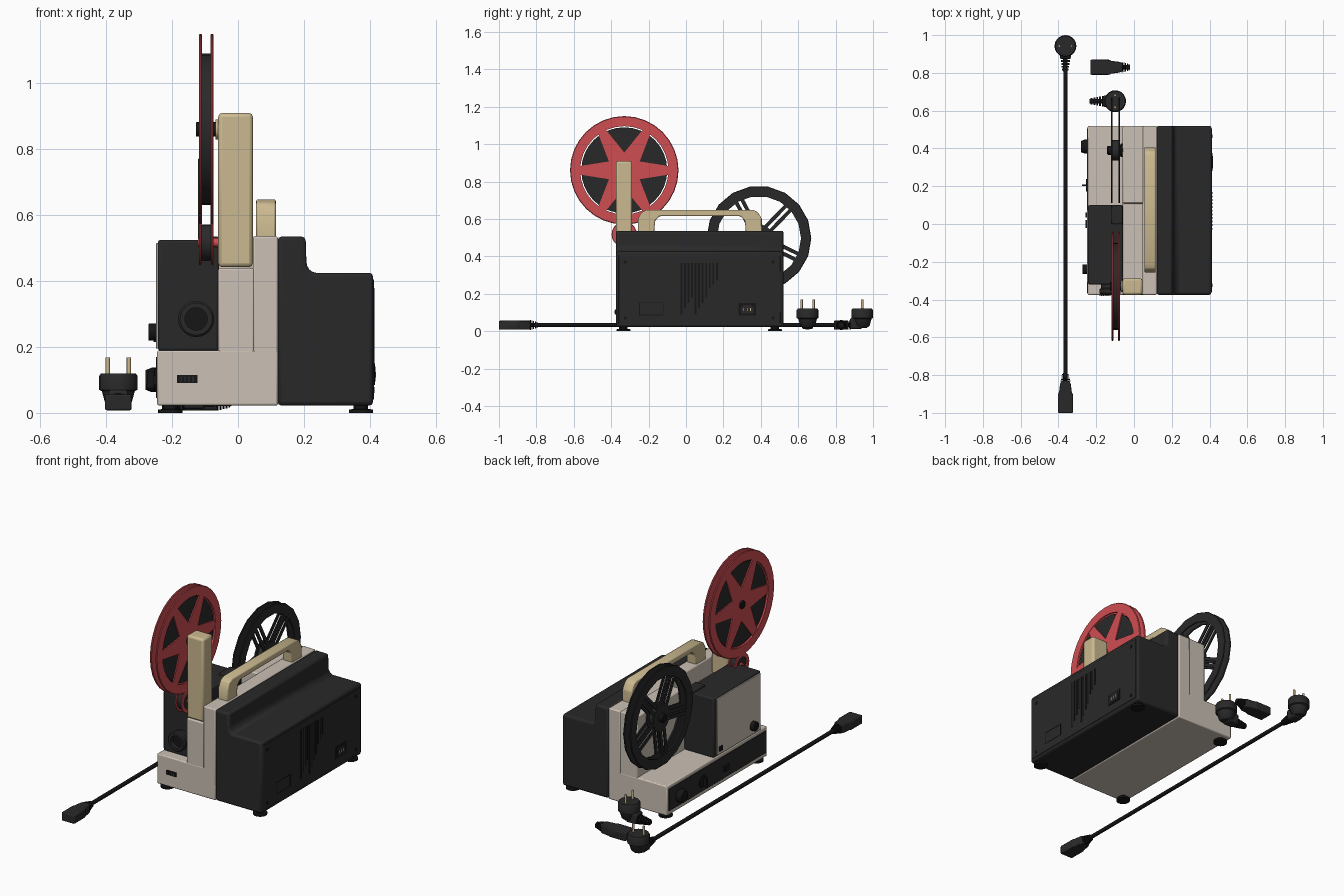
import bpy, bmesh, math
from math import sin, cos, pi
from mathutils import Vector

if "Cube" in bpy.data.objects:
    bpy.data.objects.remove(bpy.data.objects["Cube"])


def mat(name, rgb):
    m = bpy.data.materials.new(name)
    m.diffuse_color = (*rgb, 1)
    m.use_nodes = True
    m.node_tree.nodes["Principled BSDF"].inputs["Base Color"].default_value = m.diffuse_color
    return m


DARK = mat("charcoal plastic", (0.022, 0.022, 0.023))
BLACK = mat("black", (0.008, 0.008, 0.008))
BEIGE = mat("warm beige", (0.60, 0.53, 0.46))
TAN = mat("tan plastic", (0.60, 0.49, 0.28))
RED = mat("red plastic", (0.62, 0.075, 0.085))
BRASS = mat("brass pins", (0.60, 0.48, 0.26))


def place(axis, u, v, h):
    """(u, v) in the plane across the axis, h along it."""
    return {"x": (h, u, v), "y": (u, h, v), "z": (u, v, h)}[axis]


def finish(name, bm, m, bevel=0, loc=(0, 0, 0), rot=0, seg=2):
    bmesh.ops.recalc_face_normals(bm, faces=bm.faces)
    me = bpy.data.meshes.new(name)
    bm.to_mesh(me)
    bm.free()
    me.materials.append(m)
    ob = bpy.data.objects.new(name, me)
    bpy.context.collection.objects.link(ob)
    ob.location, ob.rotation_euler = loc, (0, 0, rot)
    if bevel:
        b = ob.modifiers.new("bevel", 'BEVEL')
        b.width, b.segments, b.limit_method = bevel, seg, 'ANGLE'
    return ob


def prism(name, pts, axis, a, b, m, **kw):
    """Extrude a flat profile along an axis from a to b."""
    bm = bmesh.new()
    f = bm.faces.new([bm.verts.new(place(axis, u, v, a)) for u, v in pts])
    r = bmesh.ops.extrude_face_region(bm, geom=[f])
    vs = [g for g in r["geom"] if isinstance(g, bmesh.types.BMVert)]
    bmesh.ops.translate(bm, verts=vs, vec=Vector(place(axis, 0, 0, b - a)))
    return finish(name, bm, m, **kw)


def box(name, x0, x1, y0, y1, z0, z1, m, **kw):
    return prism(name, [(x0, y0), (x1, y0), (x1, y1), (x0, y1)], "z", z0, z1, m, **kw)


def lathe(name, prof, axis, c, m, n=24, ring=False, **kw):
    """Spin (radius, height) points round an axis through c=(u, v)."""
    bm = bmesh.new()
    loops = [[bm.verts.new(place(axis, c[0] + r * cos(2 * pi * i / n), c[1] + r * sin(2 * pi * i / n), h))
              for i in range(n)] for r, h in prof]
    pairs = list(zip(loops, loops[1:] + loops[:1])) if ring else list(zip(loops, loops[1:]))
    for p, q in pairs:
        for i in range(n):
            j = (i + 1) % n
            bm.faces.new((p[i], p[j], q[j], q[i]))
    if not ring:
        bm.faces.new(loops[0])
        bm.faces.new(loops[-1])
    return finish(name, bm, m, **kw)


def cyl(name, r, a, b, axis, c, m, n=24, **kw):
    return lathe(name, [(r, a), (r, b)], axis, c, m, n, **kw)


def flange_ring(name, r0, r1, a, b, c, m, n):
    e = (b - a) * 0.35
    lathe(name, [(r0, a), (r1 - e, a), (r1, a + e), (r1, b - e), (r1 - e, b), (r0, b)], "x", c, m, n, ring=True)


# --- main casing ---
prism("lamp_housing", [(0.12, 0.022), (0.41, 0.022), (0.41, 0.425), (0.225, 0.425), (0.208, 0.445),
                       (0.205, 0.535), (0.12, 0.535)], "y", -0.375, 0.52, DARK, bevel=0.012)
box("base", -0.245, 0.121, -0.375, 0.52, 0.022, 0.19, BEIGE, bevel=0.006)
prism("middle_body", [(-0.374, 0.1), (0.519, 0.1), (0.519, 0.535), (0.11, 0.535), (0.11, 0.44), (-0.374, 0.44)],
      "x", -0.06, 0.05, BEIGE, bevel=0.006)
box("middle_body_ridge", 0.045, 0.121, -0.375, 0.52, 0.1, 0.536, BEIGE, bevel=0.006)
for x in (-0.205, 0.373):
    for y in (-0.335, 0.475):
        lathe("foot", [(0.037, 0), (0.037, 0.010), (0.022, 0.012), (0.022, 0.025)], "z", (x, y), BLACK)

# --- film gate box with its side cover and lens ---
box("gate_box", -0.243, -0.058, -0.32, 0.10, 0.188, 0.525, DARK, bevel=0.008)
box("gate_cover", -0.249, -0.24, -0.31, 0.075, 0.195, 0.515, BEIGE, bevel=0.002)
box("gate_top_block", -0.12, -0.06, 0.0, 0.1, 0.52, 0.535, DARK, bevel=0.004)
cyl("gate_knob", 0.026, -0.272, -0.245, "x", (-0.24, 0.245), BLACK, 20, bevel=0.003)
box("gate_latch", -0.256, -0.245, 0.035, 0.06, 0.215, 0.24, BLACK)
lathe("lens_barrel", [(0.034, -0.33), (0.034, -0.372), (0.049, -0.372), (0.055, -0.366), (0.055, -0.345),
                      (0.048, -0.34), (0.048, -0.31)], "y", (-0.127, 0.285), DARK, 24)
cyl("lens_glass", 0.036, -0.35, -0.33, "y", (-0.127, 0.285), BLACK)

# --- left control strip ---
box("control_strip", -0.249, -0.24, -0.365, 0.505, 0.045, 0.17, DARK, bevel=0.002)
lathe("main_knob", [(0.037, -0.245), (0.037, -0.262), (0.03, -0.28)], "x", (0.41, 0.1), BLACK)
lathe("speed_knob", [(0.034, -0.245), (0.034, -0.253), (0.026, -0.255)], "x", (0.205, 0.1), BLACK)
box("speed_knob_grip", -0.276, -0.25, 0.2, 0.21, 0.075, 0.125, BLACK)
box("strip_switch", -0.258, -0.245, -0.02, 0.02, 0.085, 0.115, BLACK)

# --- front slot ---
box("front_slot", -0.185, -0.123, -0.379, -0.37, 0.09, 0.115, BLACK)
for i in range(4):
    box("front_slot_rib", -0.175 + i * 0.012, -0.170 + i * 0.012, -0.382, -0.375, 0.094, 0.111, DARK)

# --- right side panel: vents, socket, label frame, screws ---
box("right_panel", 0.405, 0.4125, -0.36, 0.505, 0.04, 0.405, DARK, bevel=0.002)
for i in range(11):
    y = -0.03 + i * 0.019
    bottom = 0.09 + (0.03 * ((i * 5) % 4) if i < 8 else 0.14 + 0.02 * (i - 8))
    box("vent_slot", 0.408, 0.4145, y, y + 0.010, bottom, 0.365, BLACK)
box("power_socket", 0.408, 0.4155, 0.28, 0.375, 0.085, 0.15, BLACK)
prism("socket_insert", [(0.295, 0.095), (0.36, 0.095), (0.36, 0.125), (0.345, 0.14), (0.31, 0.14), (0.295, 0.125)],
      "x", 0.41, 0.4175, DARK)
for i in range(3):
    box("socket_pin", 0.412, 0.419, 0.307 + i * 0.018, 0.311 + i * 0.018, 0.108, 0.124, BRASS)
for z in (0.085, 0.15):
    box("label_frame_bar", 0.41, 0.4138, -0.25, -0.12, z, z + 0.003, BLACK)
for y in (-0.25, -0.123):
    box("label_frame_side", 0.41, 0.4138, y, y + 0.003, 0.085, 0.153, BLACK)
for y in (-0.325, 0.465):
    for z in (0.07, 0.37):
        cyl("panel_screw", 0.009, 0.41, 0.4145, "x", (y, z), BLACK, 12)

# --- carrying handle and reel post ---
prism("handle", [(-0.257, 0.53), (-0.17, 0.53), (-0.165, 0.59), (-0.14, 0.615), (0.29, 0.615), (0.315, 0.59),
                 (0.32, 0.53), (0.406, 0.53), (0.406, 0.6), (0.385, 0.635), (0.36, 0.648), (-0.21, 0.648),
                 (-0.238, 0.635), (-0.257, 0.6)], "x", 0.055, 0.115, TAN, bevel=0.006)
box("reel_post", -0.06, 0.045, -0.375, -0.288, 0.442, 0.91, TAN, bevel=0.012)

# --- red supply reel with wound film ---
RC = (-0.33, 0.86)
star = []
for k in range(6):
    t = k * pi / 3
    for r, a in ((0.25, -0.085), (0.25, 0.085), (0.095, pi / 6)):
        star.append((RC[0] + r * cos(t + a), RC[1] + r * sin(t + a)))
for a, b in ((-0.119, -0.109), (-0.084, -0.074)):
    flange_ring("supply_reel_rim", 0.236, 0.29, a, b, RC, RED, 32)
    prism("supply_reel_star", star, "x", a + 0.002, b - 0.002, RED)
cyl("wound_film", 0.23, -0.111, -0.082, "x", RC, DARK, 32)
cyl("supply_hub", 0.022, -0.127, -0.05, "x", RC, BLACK, 16, bevel=0.002)
cyl("supply_hub_collar", 0.03, -0.068, -0.055, "x", RC, TAN, 16)

# --- small red guide roller under the supply reel ---
GC = (-0.33, 0.517)
for a, b in ((-0.119, -0.111), (-0.082, -0.074)):
    flange_ring("guide_roller_rim", 0.045, 0.068, a, b, GC, RED, 20)
cyl("guide_roller_core", 0.055, -0.112, -0.081, "x", GC, DARK, 20)
cyl("guide_roller_axle", 0.014, -0.122, -0.055, "x", GC, RED, 12)

# --- black take-up reel, open with five spokes ---
TC = (0.39, 0.497)
for a, b in ((-0.121, -0.113), (-0.082, -0.074)):
    flange_ring("takeup_reel_rim", 0.225, 0.28, a, b, TC, DARK, 18)
    cyl("takeup_reel_disc", 0.075, a, b, "x", TC, DARK, 18)
    for k in range(5):
        t = math.radians(46 + 72 * k)
        d, s = (cos(t), sin(t)), (-sin(t), cos(t))
        for off in (-0.017, 0.017):
            corners = [(0.06, off - 0.010), (0.235, off - 0.010), (0.235, off + 0.010), (0.06, off + 0.010)]
            prism("takeup_spoke", [(TC[0] + d[0] * r + s[0] * w, TC[1] + d[1] * r + s[1] * w) for r, w in corners],
                  "x", a + 0.001, b - 0.001, DARK)
cyl("takeup_core", 0.055, -0.12, -0.075, "x", TC, DARK, 18)
lathe("takeup_hub", [(0.02, -0.142), (0.024, -0.138), (0.024, -0.075), (0.035, -0.07), (0.035, -0.055)],
      "x", TC, BLACK, 16)


# --- power cords: plugs and connectors, built along local +x ---
def strain_relief(x0, x1, z, kw):
    prof = []
    for i in range(5):
        a, w = x0 + (x1 - x0) * i / 5, (x1 - x0) / 5
        r = 0.027 - 0.0025 * i
        prof += [(r, a), (r, a + w * 0.6), (0.012, a + w * 0.62), (0.012, a + w)]
    lathe("strain_relief", prof, "x", (0, z), BLACK, 14, **kw)


def plug(x, y, rot):
    kw = dict(loc=(x, y, 0), rot=rot)
    lathe("plug_body", [(0.026, 0.018), (0.04, 0.03), (0.05, 0.066), (0.058, 0.07), (0.058, 0.112), (0.053, 0.12)],
          "z", (0, 0), DARK, 20, **kw)
    box("plug_neck", 0, 0.065, -0.03, 0.03, 0.012, 0.07, DARK, bevel=0.008, **kw)
    strain_relief(0.06, 0.135, 0.034, kw)
    for v in (-0.032, 0.032):
        cyl("plug_pin", 0.0065, 0.115, 0.168, "z", (0, v), BRASS, 12, **kw)


def connector(x, y, rot):
    kw = dict(loc=(x, y, 0), rot=rot)
    prism("connector_body", [(0, -0.04), (0.1, -0.04), (0.11, -0.034), (0.155, -0.028), (0.17, -0.018),
                             (0.17, 0.018), (0.155, 0.028), (0.11, 0.034), (0.1, 0.04), (0, 0.04)],
          "z", 0.008, 0.056, DARK, bevel=0.005, **kw)
    strain_relief(0.165, 0.21, 0.033, kw)


connector(-0.363, -1.0, pi / 2)
plug(-0.363, 0.942, -pi / 2)
cyl("power_cord", 0.011, -0.81, 0.83, "y", (-0.363, 0.034), BLACK, 12)
plug(-0.1, 0.65, pi)
connector(-0.23, 0.83, 0)

# --- smooth shading with sharp edges kept ---
for ob in bpy.context.scene.objects:
    ob.select_set(True)
    bpy.context.view_layer.objects.active = ob
bpy.ops.object.shade_smooth_by_angle(angle=math.radians(35))
